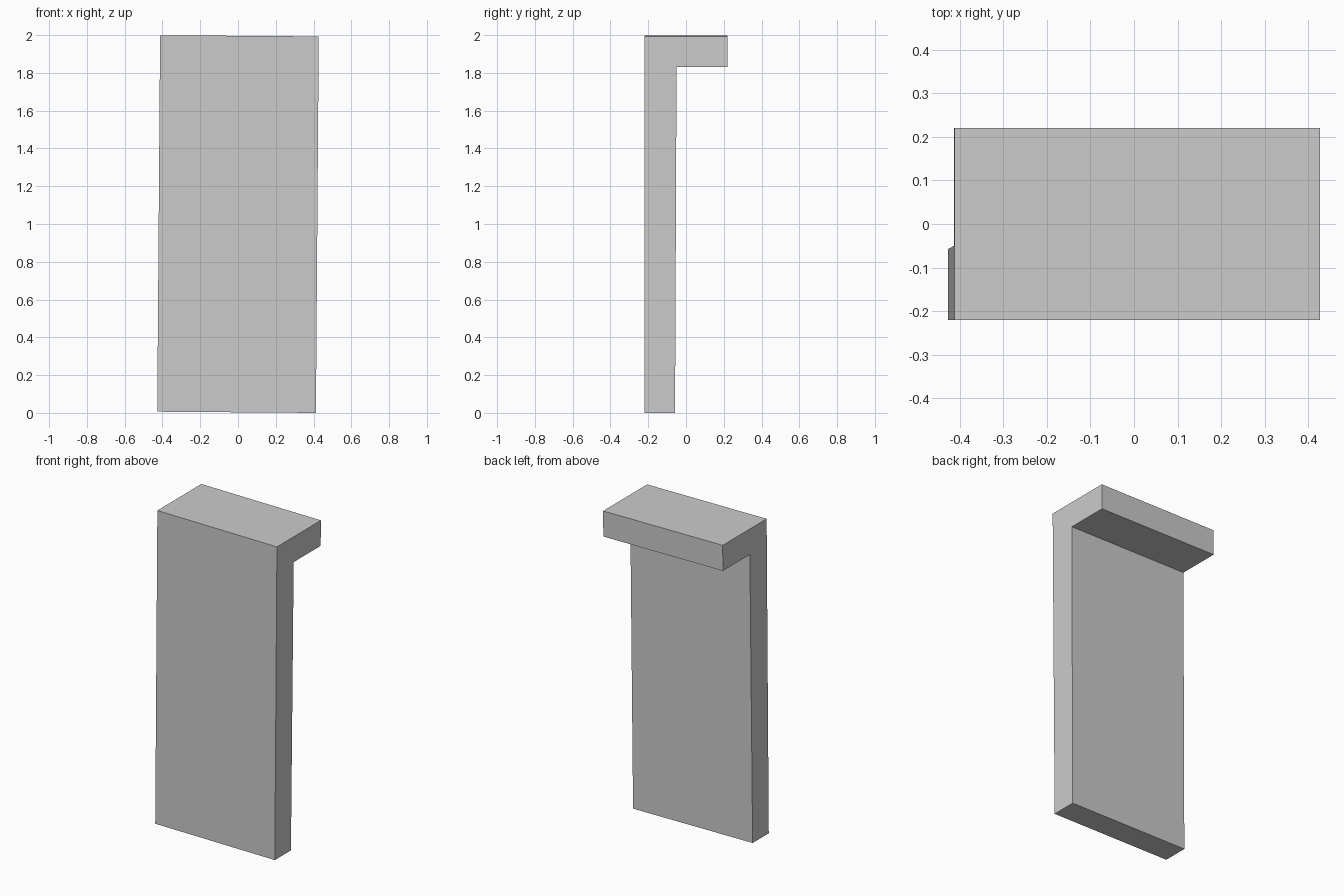
import bpy
import bmesh
from math import atan2
from mathutils import Matrix, Vector

cube = bpy.data.objects.get("Cube")
if cube:
    bpy.data.objects.remove(cube, do_unlink=True)

# Plain grey material
grey = bpy.data.materials.new("plain grey")
grey.use_nodes = True
colour = (0.6, 0.6, 0.6, 1)
grey.diffuse_color = colour
grey.node_tree.nodes["Principled BSDF"].inputs["Base Color"].default_value = colour

WIDTH = 0.84
HEIGHT = 1.993
LEAN = atan2(0.015, 2)

# L-shaped side profile (y, z): upright panel with a ledge at the back of its top
profile = [(-0.22, 0), (-0.058, 0), (-0.05, 1.831),
           (0.221, 1.831), (0.221, HEIGHT), (-0.22, HEIGHT)]

bm = bmesh.new()
side = bm.faces.new([bm.verts.new((-WIDTH / 2, y, z)) for y, z in profile])
extruded = bmesh.ops.extrude_face_region(bm, geom=[side])["geom"]
bmesh.ops.translate(bm, vec=(WIDTH, 0, 0),
                    verts=[v for v in extruded if isinstance(v, bmesh.types.BMVert)])

# Slight sideways lean, with the lowest corner resting on the ground
bmesh.ops.rotate(bm, cent=Vector((0, 0, HEIGHT / 2)),
                 matrix=Matrix.Rotation(LEAN, 3, "Y"), verts=bm.verts)
lowest = min(v.co.z for v in bm.verts)
bmesh.ops.translate(bm, vec=(0, 0, -lowest), verts=bm.verts)
bmesh.ops.recalc_face_normals(bm, faces=bm.faces)

mesh = bpy.data.meshes.new("panel_with_ledge")
bm.to_mesh(mesh)
bm.free()
mesh.materials.append(grey)
panel = bpy.data.objects.new("panel_with_ledge", mesh)
bpy.context.collection.objects.link(panel)
